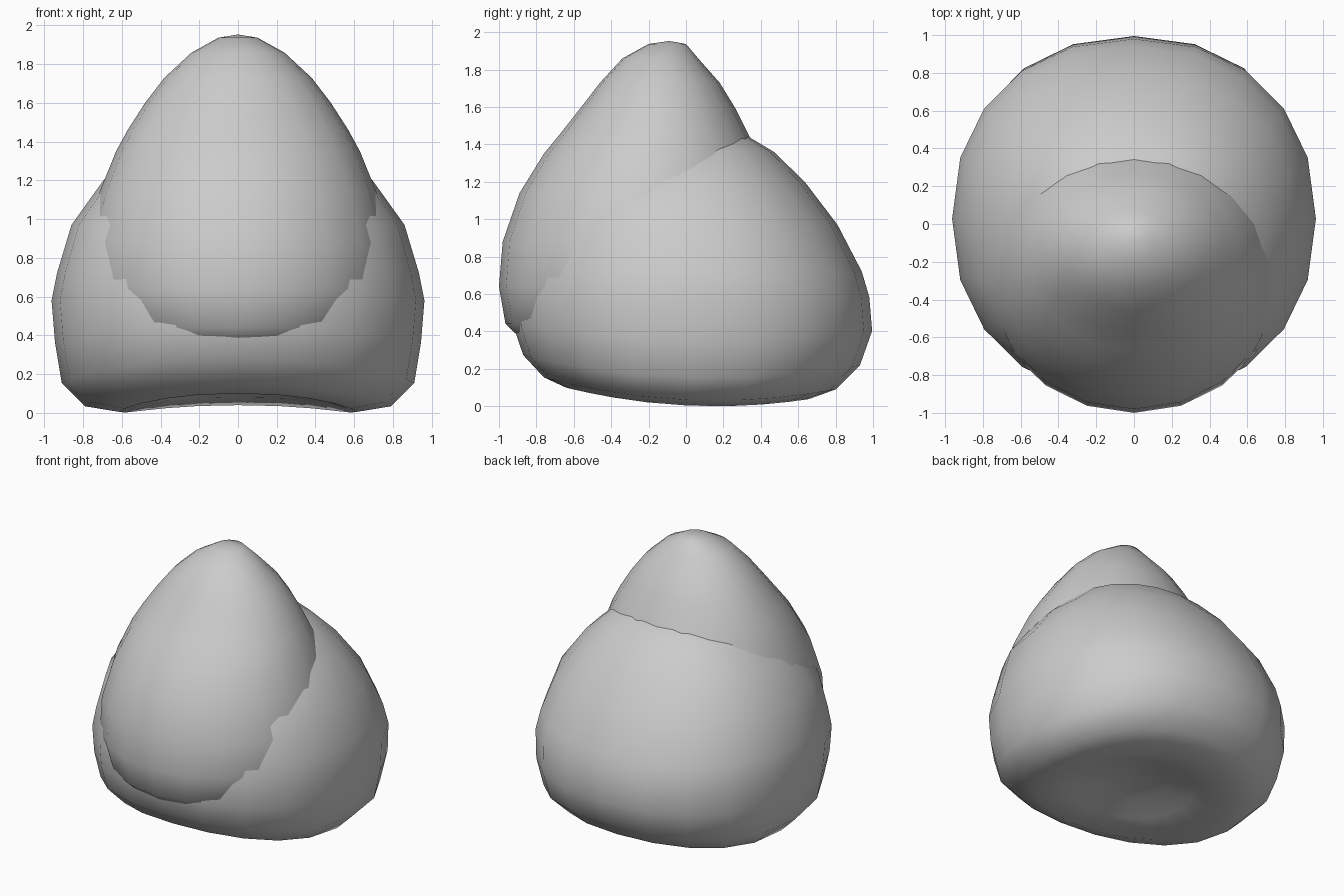
import bpy, bmesh, math

if "Cube" in bpy.data.objects:
    bpy.data.objects.remove(bpy.data.objects["Cube"])

SIDES = 20


def power(v, e):
    return math.copysign(abs(v) ** e, v)


def loft(name, rings, bottom, top, exponent=2.0, lift=lambda y, z: 0.0):
    """Closed body from rings of (z, half width, front y, back y) and two (y, z) poles."""
    bm = bmesh.new()
    loops = []
    for z, rx, yf, yb in rings:
        yc, ry = (yf + yb) / 2, (yb - yf) / 2
        loop = []
        for i in range(SIDES):
            a = 2 * math.pi * i / SIDES
            x = rx * power(math.cos(a), 2 / exponent)
            y = yc + ry * power(math.sin(a), 2 / exponent)
            loop.append(bm.verts.new((x, y, z + lift(y, z))))
        loops.append(loop)
    low = bm.verts.new((0, bottom[0], bottom[1]))
    high = bm.verts.new((0, top[0], top[1]))
    for i in range(SIDES):
        j = (i + 1) % SIDES
        bm.faces.new((low, loops[0][j], loops[0][i]))
        bm.faces.new((high, loops[-1][i], loops[-1][j]))
        for a, b in zip(loops, loops[1:]):
            bm.faces.new((a[i], a[j], b[j], b[i]))
    bmesh.ops.recalc_face_normals(bm, faces=bm.faces)
    for f in bm.faces:
        f.smooth = True
    mesh = bpy.data.meshes.new(name)
    bm.to_mesh(mesh)
    bm.free()
    ob = bpy.data.objects.new(name, mesh)
    bpy.context.collection.objects.link(ob)
    return ob


def saddle(y, z):
    # underside curves up towards the front and back
    return 0.155 * (y - 0.16) ** 2 * max(0, 1 - z / 0.6)


# Wide outer body with a dimpled underside
loft("outer_body", [
    (0.14, 0.22, -0.27, 0.22),
    (0.07, 0.40, -0.44, 0.40),
    (0.00, 0.61, -0.64, 0.66),
    (0.03, 0.79, -0.76, 0.80),
    (0.15, 0.91, -0.87, 0.93),
    (0.36, 0.945, -0.925, 0.995),
    (0.58, 0.963, -0.925, 0.98),
    (0.72, 0.935, -0.90, 0.94),
    (0.97, 0.86, -0.84, 0.81),
    (1.20, 0.695, -0.66, 0.635),
    (1.36, 0.52, -0.42, 0.47),
    (1.45, 0.34, -0.20, 0.32),
], (-0.02, 0.17), (0.05, 1.50), 2.18, saddle)

# Pointed egg pushing out of the front and top
loft("front_egg", [
    (0.34, 0.54, -0.86, 0.40),
    (0.44, 0.72, -0.965, 0.52),
    (0.64, 0.795, -1.00, 0.57),
    (0.88, 0.785, -0.98, 0.55),
    (1.14, 0.715, -0.89, 0.47),
    (1.35, 0.63, -0.76, 0.385),
    (1.46, 0.57, -0.67, 0.33),
    (1.60, 0.48, -0.56, 0.26),
    (1.73, 0.38, -0.46, 0.18),
    (1.86, 0.24, -0.34, 0.065),
    (1.937, 0.10, -0.20, 0.0),
], (-0.2, 0.28), (-0.09, 1.953), 2.03)
